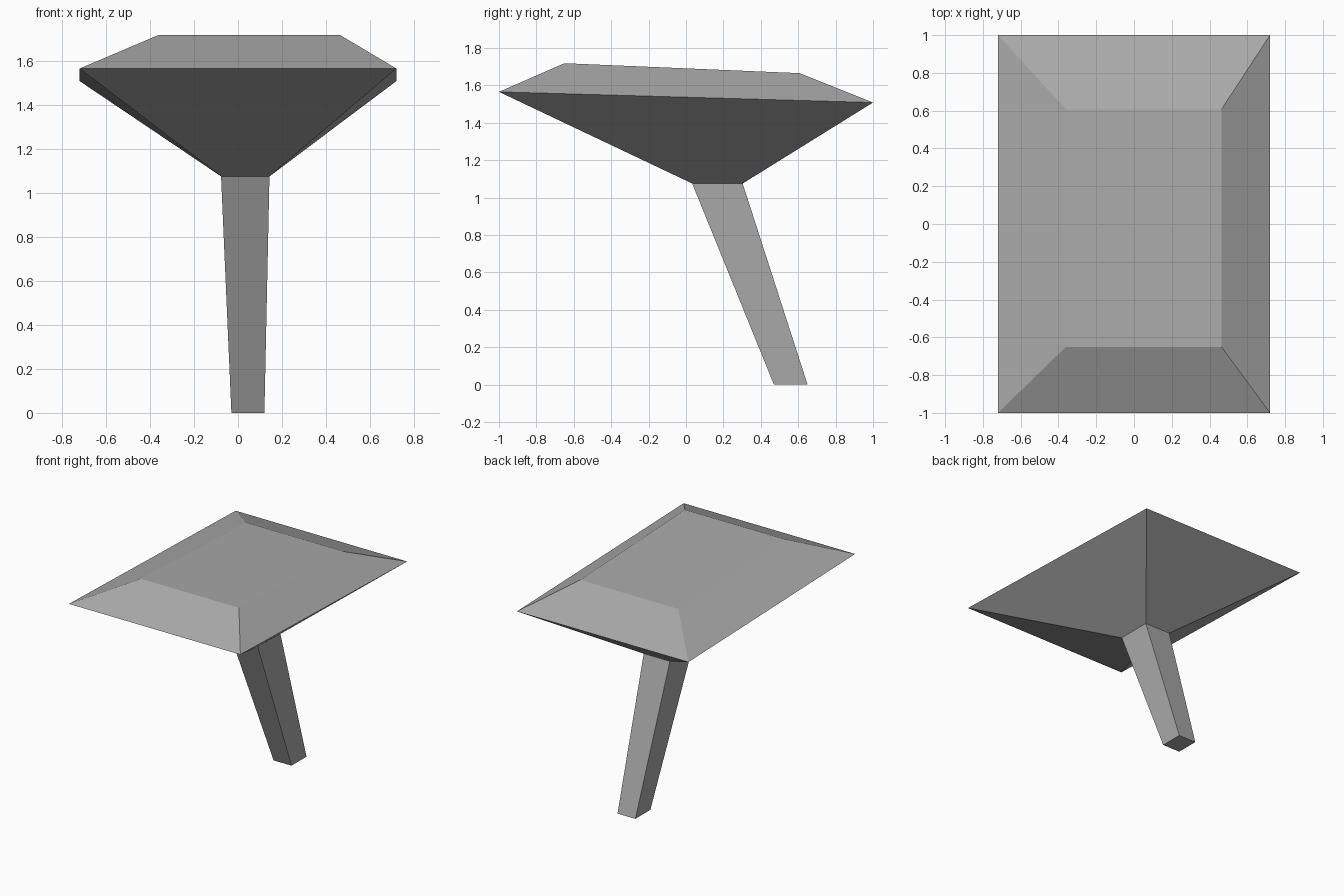
import bpy
import bmesh

cube = bpy.data.objects.get("Cube")
if cube:
    bpy.data.objects.remove(cube, do_unlink=True)

grey = bpy.data.materials.new("plain_grey")
grey.use_nodes = True
colour = (0.4, 0.4, 0.4, 1)
grey.diffuse_color = colour
grey.node_tree.nodes["Principled BSDF"].inputs["Base Color"].default_value = colour


def loft(name, rings, cap_bottom=False, cap_top=False):
    """Join rectangles (x0, x1, y0, y1, front z, back z) from bottom to top."""
    bm = bmesh.new()
    loops = []
    for x0, x1, y0, y1, zf, zb in rings:
        corners = ((x0, y0, zf), (x1, y0, zf), (x1, y1, zb), (x0, y1, zb))
        loops.append([bm.verts.new(c) for c in corners])
    for low, high in zip(loops, loops[1:]):
        for i in range(4):
            j = (i + 1) % 4
            bm.faces.new((low[i], low[j], high[j], high[i]))
    if cap_bottom:
        bm.faces.new(loops[0][::-1])
    if cap_top:
        bm.faces.new(loops[-1])
    mesh = bpy.data.meshes.new(name)
    bm.to_mesh(mesh)
    bm.free()
    mesh.materials.append(grey)
    obj = bpy.data.objects.new(name, mesh)
    bpy.context.collection.objects.link(obj)
    return obj


foot = (-0.03, 0.12, 0.47, 0.65, 0, 0)
neck = (-0.077, 0.143, 0.033, 0.303, 1.075, 1.075)
rim = (-0.72, 0.72, -1, 1, 1.565, 1.508)
crown = (-0.36, 0.463, -0.65, 0.607, 1.718, 1.665)

# Slanted tapering leg, open where it meets the head
loft("leg", [foot, neck], cap_bottom=True)

# Wide head: funnel underside, sloped upper border and flat crown
loft("head", [neck, rim, crown], cap_top=True)
